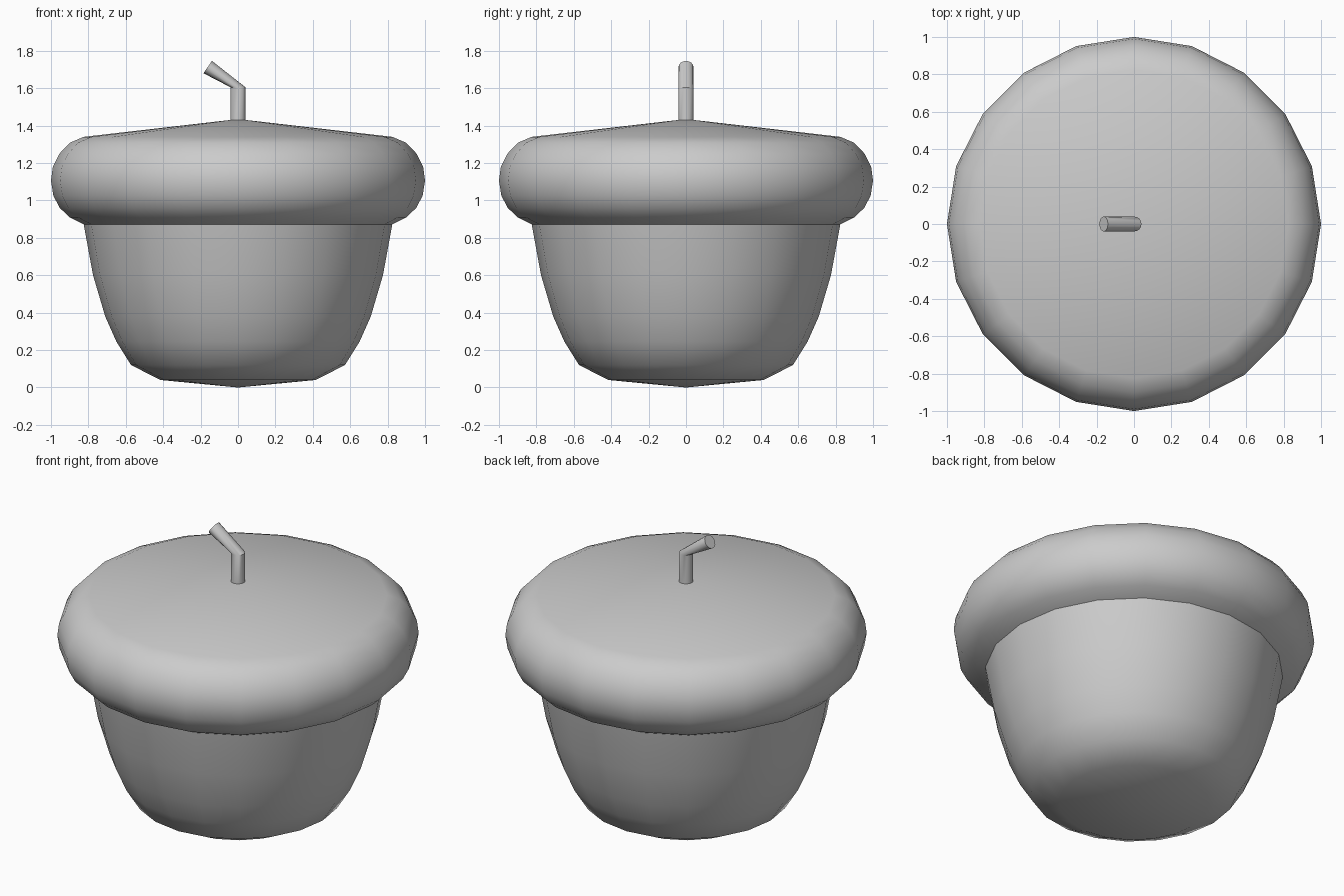
import bpy, bmesh, math
from mathutils import Vector

if "Cube" in bpy.data.objects:
    bpy.data.objects.remove(bpy.data.objects["Cube"])


def finish(name, bm, angle):
    bmesh.ops.recalc_face_normals(bm, faces=bm.faces)
    mesh = bpy.data.meshes.new(name)
    bm.to_mesh(mesh)
    bm.free()
    obj = bpy.data.objects.new(name, mesh)
    bpy.context.collection.objects.link(obj)
    bpy.ops.object.select_all(action='DESELECT')
    obj.select_set(True)
    bpy.context.view_layer.objects.active = obj
    bpy.ops.object.shade_smooth_by_angle(angle=math.radians(angle))
    return obj


def bridge(bm, a, b):
    n = len(a)
    for i in range(n):
        j = (i + 1) % n
        bm.faces.new((a[i], a[j], b[j], b[i]))


def lathe(name, tip_z, profile, sides=20):
    """Revolve (radius, z) points about z, closing the first ring to a tip."""
    bm = bmesh.new()
    rings = []
    for r, z in profile:
        rings.append([bm.verts.new((r * math.cos(math.tau * i / sides),
                                    r * math.sin(math.tau * i / sides), z))
                      for i in range(sides)])
    tip = bm.verts.new((0, 0, tip_z))
    for i in range(sides):
        bm.faces.new((tip, rings[0][i], rings[0][(i + 1) % sides]))
    for a, b in zip(rings, rings[1:]):
        bridge(bm, a, b)
    return finish(name, bm, 50)


# Nut body
lathe("nut_body", 0.0, [(0.415, 0.04), (0.572, 0.12), (0.65, 0.245),
                        (0.71, 0.38), (0.775, 0.60), (0.825, 0.872)])

# Rounded cap with shallow conical top
lathe("nut_cap", 1.435, [(0.825, 1.34), (0.90, 1.308), (0.955, 1.25),
                         (0.99, 1.18), (1.0, 1.105), (0.987, 1.025),
                         (0.953, 0.96), (0.90, 0.91), (0.825, 0.872)])

# Bent stem: centre and in-plane half width of each ring
sides = 16
bm = bmesh.new()
rings = []
for centre, across in [((0, 0, 1.42), (0.04, 0, 0)),
                       ((0, 0, 1.605), (0.04, 0, 0)),
                       ((-0.162, 0, 1.713), (0.0225, 0, 0.033))]:
    c, u, v = Vector(centre), Vector(across), Vector((0, 0.04, 0))
    rings.append([bm.verts.new(c + u * math.cos(math.tau * i / sides)
                               + v * math.sin(math.tau * i / sides))
                  for i in range(sides)])
for a, b in zip(rings, rings[1:]):
    bridge(bm, a, b)
bm.faces.new(rings[0])
bm.faces.new(rings[-1])
finish("stem", bm, 35)
